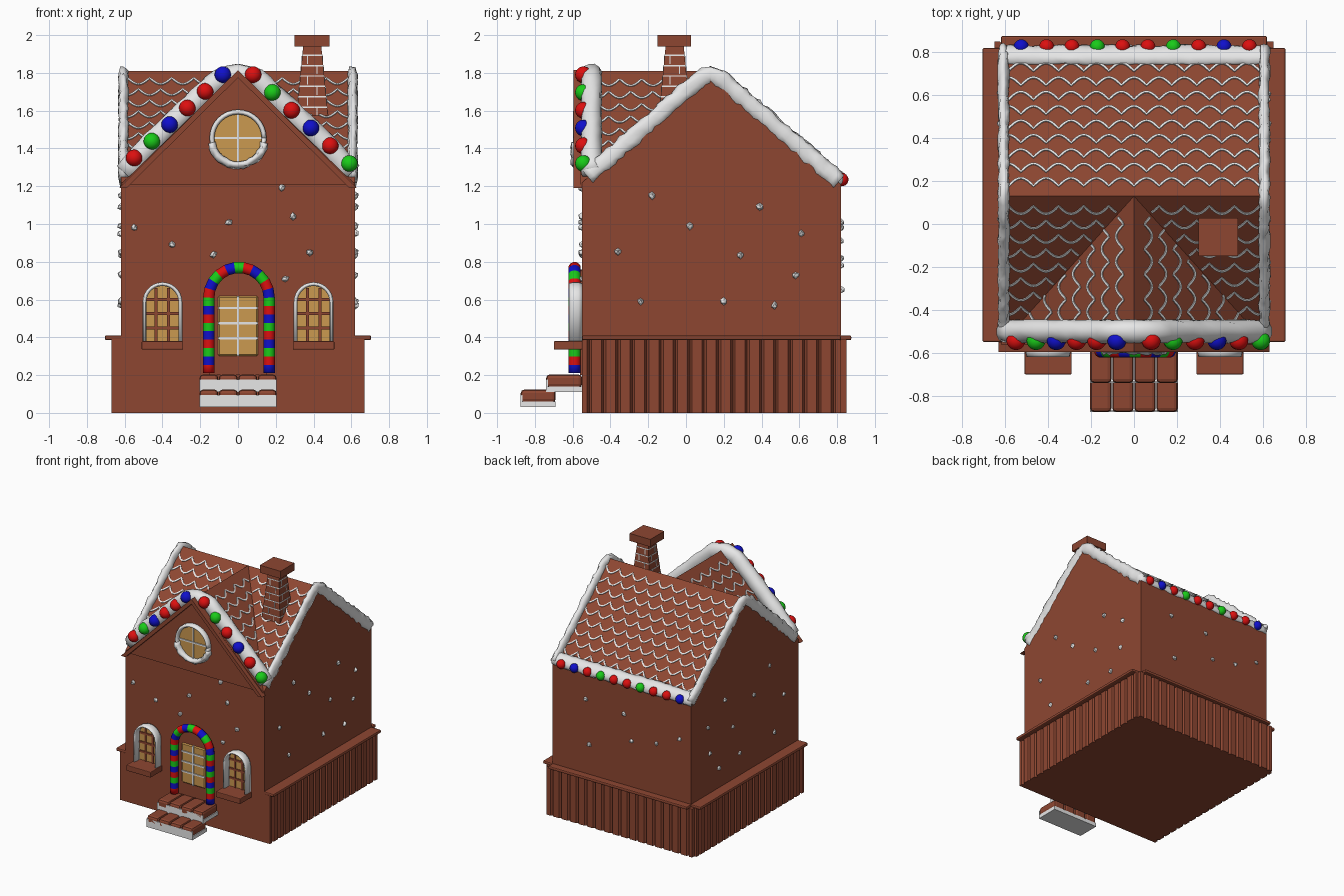
import bpy, bmesh, math, random
from mathutils import Vector

random.seed(4)
if "Cube" in bpy.data.objects:
    bpy.data.objects.remove(bpy.data.objects["Cube"], do_unlink=True)


def material(name, rgb):
    m = bpy.data.materials.new(name)
    m.use_nodes = True
    m.diffuse_color = (*rgb, 1)
    m.node_tree.nodes["Principled BSDF"].inputs["Base Color"].default_value = (*rgb, 1)
    return m


BROWN = material("gingerbread brown", (0.27, 0.062, 0.031))
WHITE = material("icing white", (0.82, 0.82, 0.82))
TAN = material("window amber", (0.6, 0.32, 0.08))
RED = material("candy red", (0.72, 0.005, 0.005))
GREEN = material("candy green", (0.01, 0.6, 0.01))
BLUE = material("candy blue", (0.005, 0.005, 0.6))
CANDY = {"R": RED, "G": GREEN, "B": BLUE}


def finish(name, bm, mats, smooth=False, bevel=0):
    bmesh.ops.recalc_face_normals(bm, faces=bm.faces)
    me = bpy.data.meshes.new(name)
    bm.to_mesh(me)
    bm.free()
    ob = bpy.data.objects.new(name, me)
    bpy.context.collection.objects.link(ob)
    for m in mats:
        me.materials.append(m)
    if smooth:
        me.shade_smooth()
    if bevel:
        mod = ob.modifiers.new("rounding", "BEVEL")
        mod.width, mod.segments = bevel, 2
    return ob


def boxes(name, spans, mat, bevel=0):
    """Boxes given as (x0, x1, y0, y1, z0, z1)."""
    bm = bmesh.new()
    for x0, x1, y0, y1, z0, z1 in spans:
        vs = bmesh.ops.create_cube(bm, size=1)["verts"]
        for v in vs:
            v.co = ((x0 + x1) / 2 + v.co.x * (x1 - x0), (y0 + y1) / 2 + v.co.y * (y1 - y0),
                    (z0 + z1) / 2 + v.co.z * (z1 - z0))
    return finish(name, bm, [mat], bevel=bevel)


def prism(name, profile, axis, lo, hi, mat):
    """Extrude a 2D profile along one axis."""
    place = {"x": lambda p, t: (t, p[0], p[1]), "y": lambda p, t: (p[0], t, p[1]),
             "z": lambda p, t: (p[0], p[1], t)}[axis]
    bm = bmesh.new()
    a = [bm.verts.new(place(p, lo)) for p in profile]
    b = [bm.verts.new(place(p, hi)) for p in profile]
    bm.faces.new(a)
    bm.faces.new(b[::-1])
    for i in range(len(a)):
        j = (i + 1) % len(a)
        bm.faces.new((a[i], a[j], b[j], b[i]))
    return finish(name, bm, [mat])


def loft(name, paths, n, a, b, mats, sides=8, jitter=0.0, smooth=True):
    """Sweep an ellipse (a along n, b across) along each path."""
    bm = bmesh.new()
    n = Vector(n)
    for path in paths:
        pts = [Vector(p) for p in path]
        rings = []
        for i, p in enumerate(pts):
            t = pts[min(i + 1, len(pts) - 1)] - pts[max(i - 1, 0)]
            u = t.cross(n).normalized()
            ring = []
            for k in range(sides):
                w = 2 * math.pi * (k + 0.5) / sides
                f = 1 + random.uniform(-jitter, jitter)
                ring.append(bm.verts.new(p + (n * a * math.cos(w) + u * b * math.sin(w)) * f))
            rings.append(ring)
        for i in range(len(rings) - 1):
            for k in range(sides):
                j = (k + 1) % sides
                f = bm.faces.new((rings[i][k], rings[i][j], rings[i + 1][j], rings[i + 1][k]))
                f.material_index = i % len(mats)
        bm.faces.new(rings[0])
        bm.faces.new(rings[-1][::-1])
    return finish(name, bm, mats, smooth)


def resample(pts, step):
    out = []
    for p, q in zip(pts, pts[1:]):
        p, q = Vector(p), Vector(q)
        k = max(1, round((q - p).length / step))
        out += [p.lerp(q, i / k) for i in range(k)]
    return out + [Vector(pts[-1])]


def arch(cx, r, z0, zc, steps=14):
    """Outline of a round-topped opening, from left foot to right foot."""
    top = [(cx - r * math.cos(math.pi * i / steps), zc + r * math.sin(math.pi * i / steps))
           for i in range(steps + 1)]
    return [(cx - r, z0)] + top + [(cx + r, z0)]


def circle(r, z, start=0, end=360, steps=32):
    ang = [math.radians(start + (end - start) * i / steps) for i in range(steps + 1)]
    return [(r * math.cos(w), z + r * math.sin(w)) for w in ang]


# House body and front gable
RIDGE_Y, TOP, FRONT, SLOPE, GSLOPE = 0.13, 1.81, -0.55, 0.868, 0.968
body = prism("house_body", [(FRONT, 0), (0.82, 0), (0.82, 1.21), (RIDGE_Y, TOP), (FRONT, 1.22)],
             "x", -0.62, 0.62, BROWN)
prism("front_gable", [(-0.62, 1.21), (0.62, 1.21), (0, TOP)], "y", -0.56, RIDGE_Y, BROWN)
prism("gable_trim", [(-0.63, 1.19), (0, 1.815), (0.63, 1.19), (0.59, 1.19), (0, 1.775), (-0.59, 1.19)],
      "y", -0.595, -0.55, BROWN)


# Grooved board skirting on the sides and back
def grooves(lo, hi, step=0.076, half=0.012, depth=0.018):
    out, s = [(lo, 0)], lo + step / 2
    while s < hi - half:
        out += [(s - half, 0), (s, depth), (s + half, 0)]
        s += step
    return out + [(hi, 0)]


for side, s in (("left", 1), ("right", -1)):
    edge = [(s * (0.67 - d), y) for y, d in grooves(FRONT, 0.82)]
    prism(side + "_skirting", edge + [(s * 0.6, 0.82), (s * 0.6, FRONT)], "z", 0, 0.39, BROWN)
    boxes(side + "_skirting_cap", [(s * 0.6, s * 0.705, FRONT, 0.82, 0.385, 0.41)], BROWN, 0.008)
edge = [(x, 0.85 - d) for x, d in grooves(-0.65, 0.65)]
prism("back_skirting", edge + [(0.65, 0.8), (-0.65, 0.8)], "z", 0, 0.39, BROWN)
boxes("back_skirting_cap", [(-0.62, 0.62, 0.8, 0.875, 0.385, 0.41)], BROWN, 0.008)

# Scalloped icing on the roof
PERIOD, ROW = 0.117, 0.067


def scallops(name, lo, hi, rows, place, keep, n):
    paths = []
    for r in range(rows):
        run, s = [], lo
        while s <= hi + 0.001:
            wave = abs(math.sin(math.pi * (s / PERIOD + 0.5 * (r % 2))))
            d = 0.045 + ROW * r + 0.037 * wave
            if keep(s, d):
                run.append(place(s, d))
            else:
                paths.append(run)
                run = []
            s += PERIOD / 10
        paths.append(run)
    loft(name, [p for p in paths if len(p) > 2], n, 0.008, 0.008, [WHITE], 4, smooth=False)


VALLEY = SLOPE / GSLOPE
scallops("back_roof_icing", -0.585, 0.585, 9, lambda s, d: (s, RIDGE_Y + d, TOP - SLOPE * d),
         lambda s, d: True, Vector((0, SLOPE, 1)).normalized())
scallops("front_roof_icing", -0.585, 0.585, 9, lambda s, d: (s, RIDGE_Y - d, TOP - SLOPE * d),
         lambda s, d: abs(s) > VALLEY * d, Vector((0, -SLOPE, 1)).normalized())
for side, k in (("left", 1), ("right", -1)):
    scallops(side + "_gable_icing", -0.46, RIDGE_Y, 8, lambda s, d: (k * d, s, TOP - GSLOPE * d),
             lambda s, d: d < VALLEY * (RIDGE_Y - s), Vector((k * GSLOPE, 0, 1)).normalized())

# Snow along the roof edges
gable_line = [(-0.6, -0.5, 1.27), (-0.45, -0.5, 1.435), (-0.1, -0.5, 1.765), (0, -0.5, 1.79),
              (0.1, -0.5, 1.765), (0.45, -0.5, 1.435), (0.6, -0.5, 1.27)]
loft("gable_snow", [resample(gable_line, 0.05)], (0, 1, 0), 0.055, 0.06, [WHITE], 12, 0.08)
for side, x in (("left", 0.607), ("right", -0.607)):
    rake = [(x, -0.52, 1.25), (x, 0.06, 1.755), (x, 0.13, 1.795), (x, 0.2, 1.755), (x, 0.81, 1.225)]
    loft(side + "_rake_snow", [resample(rake, 0.03)], (1, 0, 0), 0.026, 0.046, [WHITE], 10, 0.2)
loft("back_eave_snow", [resample([(-0.62, 0.785, 1.245), (0.62, 0.785, 1.245)], 0.04)],
     (0, 0.76, -0.65), 0.055, 0.035, [WHITE], 10, 0.12)


# Candy balls on the gable and the back eave
def ball(name, loc, r, mat):
    bm = bmesh.new()
    bmesh.ops.create_uvsphere(bm, u_segments=20, v_segments=12, radius=r)
    bmesh.ops.translate(bm, vec=loc, verts=bm.verts)
    finish(name, bm, [mat], True)


for i, c in enumerate("RGBRRB"):
    ball("gable_candy", (-0.55 + 0.094 * i, -0.543, 1.35 + 0.088 * i), 0.044, CANDY[c])
for i, c in enumerate("RGRBRG"):
    ball("gable_candy", (0.08 + 0.102 * i, -0.543, 1.79 - 0.094 * i), 0.044, CANDY[c])
for i, c in enumerate("BRRGRRGRBR"):
    ball("eave_candy", (-0.525 + 0.118 * i, 0.825, 1.235), 0.035, CANDY[c])

# Chimney with mortar lines
CX, CY = 0.393, -0.06


def half_width(z):
    return 0.088 - (z - 1.52) * 0.095


def stack(name, levels, mat):
    bm = bmesh.new()
    for z0, z1, grow in levels:
        vs = bmesh.ops.create_cube(bm, size=2)["verts"]
        for v in vs:
            z = z1 if v.co.z > 0 else z0
            h = half_width(z) + grow
            v.co = (CX + v.co.x * h, CY + v.co.y * h, z)
    finish(name, bm, [mat])


stack("chimney_stack", [(1.5, 1.95, 0)], BROWN)
courses = [1.56 + 0.055 * i for i in range(7)]
stack("chimney_mortar", [(z, z + 0.007, 0.002) for z in courses], WHITE)
joints = []
for i, z in enumerate(courses[:-1]):
    h, o = half_width(z + 0.055) + 0.004, 0.025 * (-1) ** i
    joints += [(CX + o - 0.003, CX + o + 0.003, CY - h, CY + h, z, z + 0.055),
               (CX - h, CX + h, CY + o - 0.003, CY + o + 0.003, z, z + 0.055)]
boxes("chimney_joints", joints, WHITE)
boxes("chimney_cap", [(0.3, 0.485, -0.15, 0.027, 1.94, 2.0)], BROWN)

# Side windows with sills
for side, x in (("left", 0.4), ("right", -0.4)):
    prism(side + "_window_pane", arch(x, 0.087, 0.38, 0.585), "y", -0.558, -0.54, TAN)
    bars = [(x + o - 0.008, x + o + 0.008, -0.566, -0.55, 0.38, 0.66) for o in (-0.033, 0.033)]
    bars += [(x - 0.088, x + 0.088, -0.566, -0.55, z - 0.008, z + 0.008) for z in (0.45, 0.525, 0.6)]
    boxes(side + "_window_bars", bars, BROWN)
    loft(side + "_window_frame", [[(p, -0.585, z) for p, z in arch(x, 0.095, 0.38, 0.587)]],
         (0, 1, 0), 0.038, 0.011, [WHITE])
    boxes(side + "_window_sill", [(x - 0.11, x + 0.11, -0.7, FRONT, 0.335, 0.38)], BROWN, 0.005)

# Round window with a snowy rim
WZ = 1.455
prism("round_window_pane", circle(0.135, WZ)[:-1], "y", -0.568, -0.54, TAN)
loft("round_window_frame", [[(x, -0.57, z) for x, z in circle(0.138, WZ)]], (0, 1, 0), 0.03, 0.014, [WHITE])
loft("round_window_snow", [[(x, -0.575, z) for x, z in circle(0.143, WZ, 190, 350, 16)]],
     (0, 1, 0), 0.032, 0.02, [WHITE], 8, 0.3)
boxes("round_window_bars", [(-0.006, 0.006, -0.575, -0.56, WZ - 0.135, WZ + 0.135),
                            (-0.135, 0.135, -0.575, -0.56, WZ - 0.006, WZ + 0.006)], WHITE)

# Door with a striped candy arch
prism("door", arch(0, 0.15, 0.2, 0.61), "y", -0.562, -0.54, BROWN)
boxes("door_pane", [(-0.105, 0.105, -0.57, -0.55, 0.3, 0.62)], TAN).modifiers.new("rounding", "BEVEL").width = 0.008
bars = [(-0.006, 0.006, -0.577, -0.56, 0.3, 0.62)]
bars += [(-0.105, 0.105, -0.577, -0.56, z - 0.006, z + 0.006) for z in (0.395, 0.475, 0.555)]
boxes("door_bars", bars, WHITE)
cane = resample([(x, -0.59, z) for x, z in arch(0.005, 0.16, 0.21, 0.61, 11)], 0.044)
loft("candy_arch", [cane], (0, 1, 0), 0.033, 0.031, [RED, BLUE, GREEN], 12)

# Two icing steps topped with biscuit slabs
for name, y0, y1, z in (("lower_step", -0.875, -0.69, 0.03), ("upper_step", -0.74, -0.55, 0.11)):
    boxes(name + "_icing", [(-0.205, 0.205, y0, y1, z, z + 0.03),
                            (-0.205, 0.205, y0, y0 + 0.009, z, z + 0.066)], WHITE)
    boxes(name + "_slabs", [(-0.204 + 0.103 * i, -0.105 + 0.103 * i, y0, y1, z + 0.025, z + 0.093)
                            for i in range(4)], BROWN, 0.018)

# Sugar lumps scattered on the walls
front = [(-0.55, 0.98), (-0.35, 0.89), (-0.05, 1.01), (-0.13, 0.84), (0.23, 1.19), (0.29, 1.04),
         (0.38, 0.85), (0.25, 0.71)]
side = [(-0.18, 1.15), (0.39, 1.09), (0.02, 0.99), (0.61, 0.95), (-0.36, 0.85), (0.29, 0.835),
        (0.58, 0.73), (-0.24, 0.59), (0.2, 0.59), (0.47, 0.57)]
back = [(0.32, 1.01), (-0.02, 0.98), (0.29, 0.65), (-0.09, 0.78), (-0.31, 0.82), (-0.52, 0.91)]
spots = [(x, FRONT, z) for x, z in front] + [(x, 0.82, z) for x, z in back]
spots += [(s * 0.62, y, z) for y, z in side for s in (1, -1)]
bm = bmesh.new()
for p in spots:
    for v in bmesh.ops.create_icosphere(bm, subdivisions=1, radius=0.019)["verts"]:
        v.co = v.co * random.uniform(0.75, 1.25) + Vector(p)
finish("sugar_lumps", bm, [WHITE])
